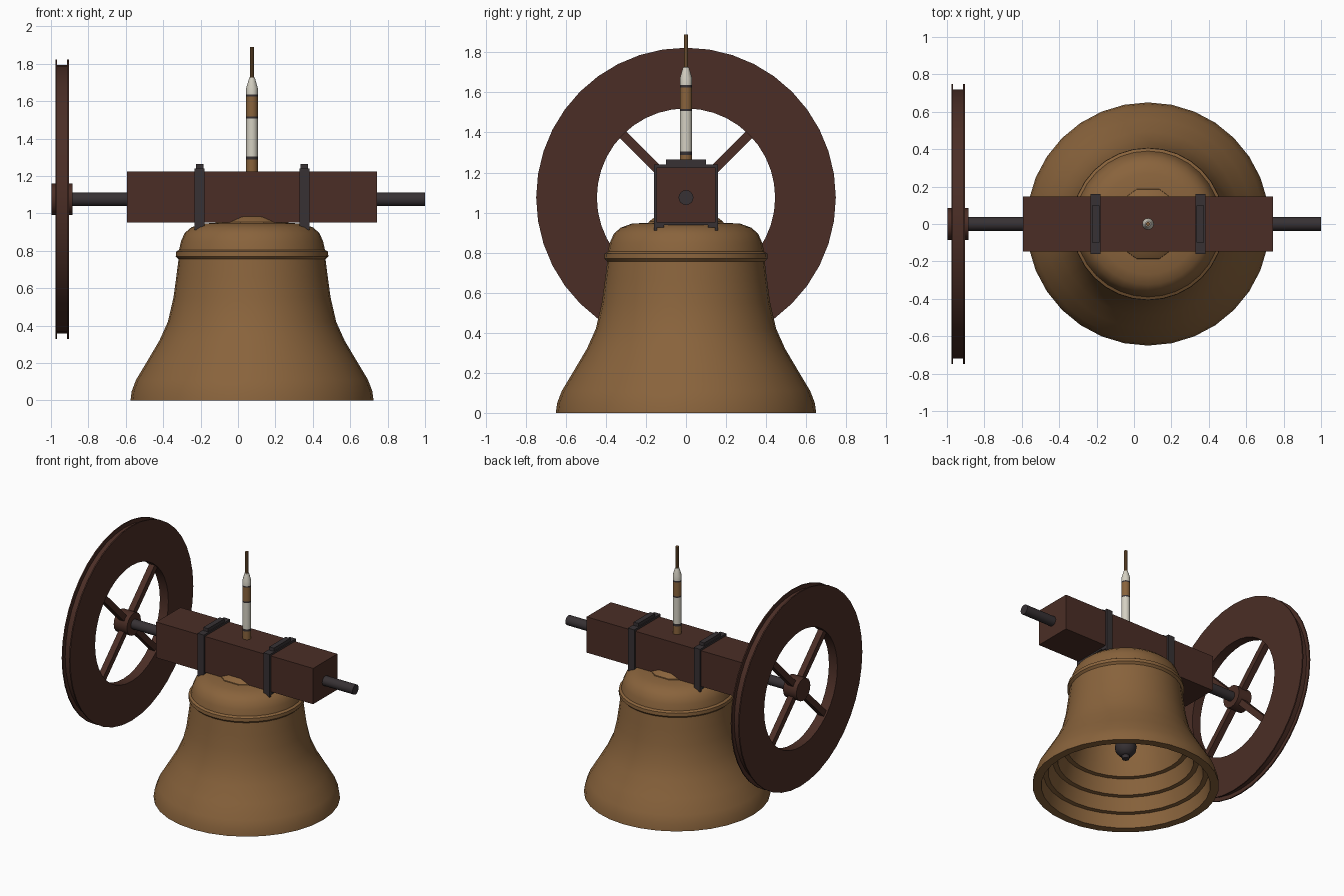
import bpy
import bmesh
from math import pi, radians
from mathutils import Matrix, Vector

cube = bpy.data.objects.get("Cube")
if cube:
    bpy.data.objects.remove(cube)

BELL_X = 0.075    # bell axis
AXLE_Z = 1.075    # pivot height
WHEEL_X = -0.94


def material(name, r, g, b):
    m = bpy.data.materials.new(name)
    m.use_nodes = True
    m.diffuse_color = (r, g, b, 1)
    m.node_tree.nodes["Principled BSDF"].inputs["Base Color"].default_value = (r, g, b, 1)
    return m


bronze = material("bronze", 0.25, 0.125, 0.045)
wood = material("dark red wood", 0.07, 0.027, 0.019)
iron = material("black iron", 0.038, 0.031, 0.034)
cream = material("cream wool", 0.66, 0.63, 0.54)


def finish(name, bm, mats, smooth=None):
    bmesh.ops.recalc_face_normals(bm, faces=bm.faces)
    mesh = bpy.data.meshes.new(name)
    bm.to_mesh(mesh)
    bm.free()
    obj = bpy.data.objects.new(name, mesh)
    bpy.context.collection.objects.link(obj)
    for m in mats:
        mesh.materials.append(m)
    if smooth:
        bpy.ops.object.select_all(action="DESELECT")
        obj.select_set(True)
        bpy.context.view_layer.objects.active = obj
        bpy.ops.object.shade_smooth_by_angle(angle=radians(smooth))
    return obj


def lathe(name, profile, mats, location, steps=32, along_x=False, closed=False, smooth=35):
    """Spin (radius, height) points around z, or around x."""
    bm = bmesh.new()
    pts = [bm.verts.new((r, 0, z)) for r, z in profile]
    edges = [bm.edges.new(p) for p in zip(pts, pts[1:])]
    if closed:
        edges.append(bm.edges.new((pts[-1], pts[0])))
    bmesh.ops.spin(bm, geom=pts + edges, cent=(0, 0, 0), axis=(0, 0, 1),
                   angle=2 * pi, steps=steps, use_merge=True)
    bmesh.ops.remove_doubles(bm, verts=bm.verts, dist=0.0001)
    if along_x:
        bm.transform(Matrix.Rotation(pi / 2, 4, "Y"))
    bm.transform(Matrix.Translation(location))
    return finish(name, bm, mats, smooth)


def add_box(bm, low, high, turn=None):
    low, high = Vector(low), Vector(high)
    m = Matrix.Translation((low + high) / 2) @ Matrix.Diagonal((*(high - low), 1))
    bmesh.ops.create_cube(bm, size=1, matrix=turn @ m if turn else m)


# Bell: outer wall, rim and stepped inner wall in one profile
outer = [(0, 0.955), (0.17, 0.95), (0.27, 0.945), (0.325, 0.925), (0.36, 0.895),
         (0.38, 0.85), (0.39, 0.805), (0.406, 0.795), (0.408, 0.77), (0.393, 0.755),
         (0.405, 0.66), (0.42, 0.55), (0.45, 0.42), (0.495, 0.32), (0.56, 0.21),
         (0.62, 0.11), (0.643, 0.05), (0.65, 0)]
inner = [(0.59, 0), (0.575, 0.1), (0.54, 0.1), (0.51, 0.2), (0.475, 0.2),
         (0.445, 0.31), (0.41, 0.31), (0.36, 0.5), (0.33, 0.8), (0.27, 0.88), (0, 0.89)]
lathe("bell", outer + inner, [bronze], (BELL_X, 0, 0))

# Crown between bell and beam
lathe("bell_crown", [(0.2, 0.93), (0.195, 0.955), (0.16, 0.98), (0.1, 1.0), (0, 1.01)],
      [bronze], (BELL_X, 0, 0), steps=10)

# Clapper
lathe("clapper", [(0, 0.21), (0.025, 0.215), (0.027, 0.24), (0.045, 0.245), (0.07, 0.275),
                  (0.077, 0.31), (0.065, 0.35), (0.03, 0.38), (0.02, 0.4), (0.02, 0.9)],
      [iron], (BELL_X, 0, 0), steps=16)

# Beam
bm = bmesh.new()
add_box(bm, (-0.593, -0.147, 0.95), (0.742, 0.147, 1.225))
finish("beam", bm, [wood])

# Axle
lathe("axle", [(0, -0.97), (0.037, -0.97), (0.037, 1), (0, 1)],
      [iron], (0, 0, AXLE_Z), steps=16, along_x=True)

# Straps around the beam
for name, x in (("right_strap", -0.205), ("left_strap", 0.355)):
    bm = bmesh.new()
    w = 0.027
    for s in (-1, 1):
        y1, y2 = sorted((s * 0.145, s * 0.16))
        add_box(bm, (x - w, y1, 0.91), (x + w, y2, 1.235))
        y1, y2 = sorted((s * 0.11, s * 0.15))
        add_box(bm, (x - w, y1, 0.925), (x + w, y2, 0.952))
    add_box(bm, (x - w, -0.16, 1.222), (x + w, 0.16, 1.24))
    add_box(bm, (x - w, -0.12, 0.938), (x + w, 0.12, 0.952))
    add_box(bm, (x - 0.02, -0.1, 1.238), (x + 0.02, 0.1, 1.265))
    finish(name, bm, [iron])

# Wheel rim with a shallow rope groove between two flanges
lathe("wheel_rim", [(0.445, -0.036), (0.748, -0.036), (0.748, -0.027), (0.718, -0.027),
                    (0.718, 0.027), (0.748, 0.027), (0.748, 0.036), (0.445, 0.036)],
      [wood], (WHEEL_X, 0, AXLE_Z), steps=40, along_x=True, closed=True)

# Wheel hub
lathe("wheel_hub", [(0, -0.058), (0.085, -0.058), (0.085, 0.055), (0, 0.055)],
      [wood], (WHEEL_X, 0, AXLE_Z), steps=16, along_x=True)

# Four diagonal spokes
bm = bmesh.new()
for k in range(4):
    turn = (Matrix.Translation((WHEEL_X, 0, AXLE_Z))
            @ Matrix.Rotation(pi / 4 + k * pi / 2, 4, "X"))
    add_box(bm, (-0.023, -0.023, 0.05), (0.023, 0.023, 0.46), turn)
finish("wheel_spokes", bm, [wood])

# Banded rope grip standing on the beam, coloured by height
grip = lathe("rope_grip", [(0.031, 1.2), (0.031, 1.287), (0.031, 1.305), (0.031, 1.507),
                           (0.031, 1.518), (0.031, 1.625), (0.031, 1.636), (0.031, 1.67),
                           (0.015, 1.725), (0, 1.73)],
             [bronze, iron, cream], (BELL_X, 0, 0), steps=16)
bands = [(1.287, 0), (1.305, 1), (1.507, 2), (1.518, 1), (1.625, 0), (1.636, 1), (2, 2)]
for face in grip.data.polygons:
    face.material_index = next(i for top, i in bands if face.center.z < top)

# Rope end
lathe("rope_end", [(0.011, 1.7), (0.011, 1.89), (0, 1.89)], [bronze], (BELL_X, 0, 0), steps=10)
